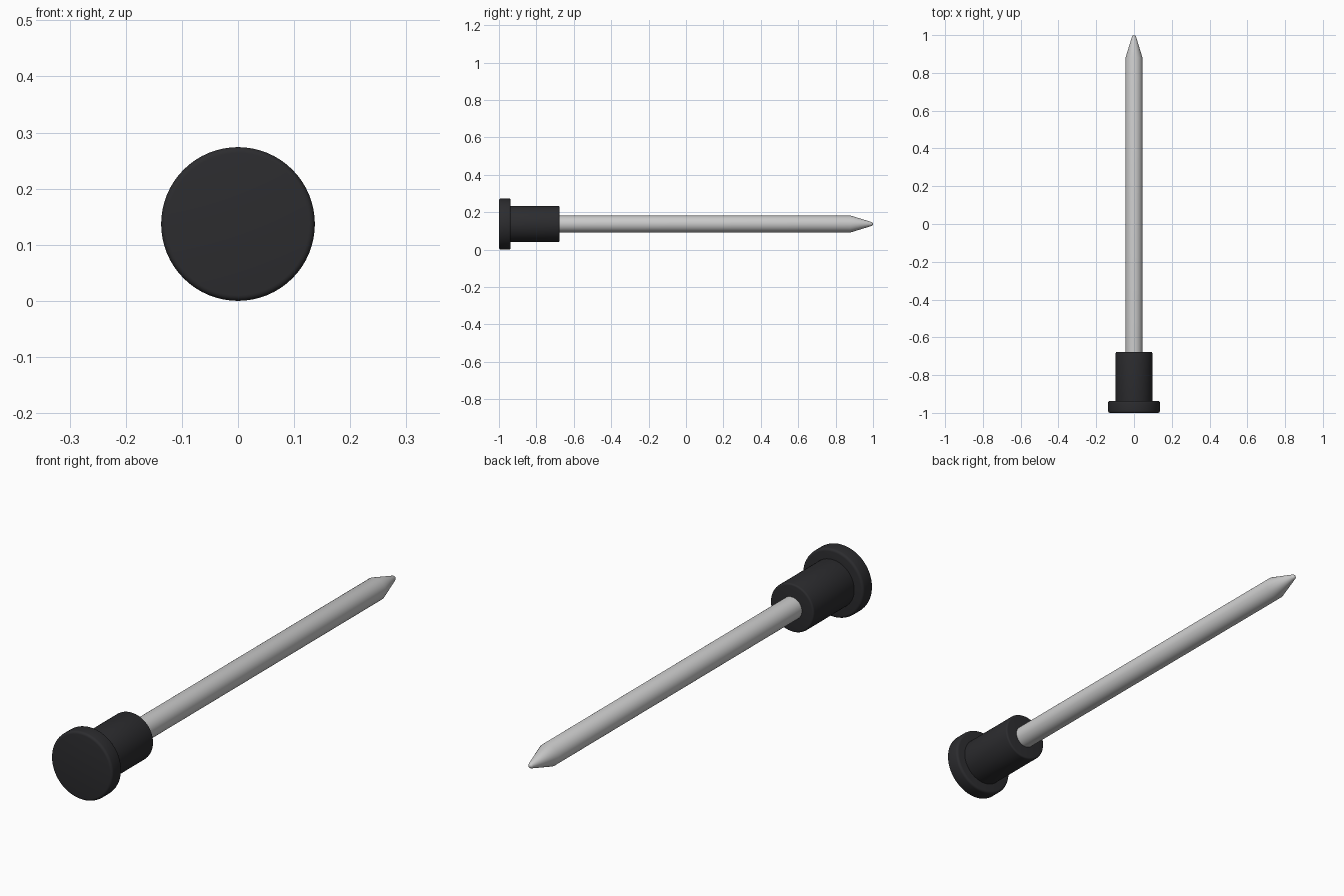
import bpy, bmesh, math
from mathutils import Matrix

if "Cube" in bpy.data.objects:
    bpy.data.objects.remove(bpy.data.objects["Cube"])

AXIS_Z = 0.137
SIDES = 64

def material(name, color):
    m = bpy.data.materials.new(name)
    m.diffuse_color = color
    m.use_nodes = True
    m.node_tree.nodes["Principled BSDF"].inputs["Base Color"].default_value = m.diffuse_color
    return m

def lathe(name, profile, mat):
    """Revolve (radius, y) points about the long axis; ends lie on the axis."""
    bm = bmesh.new()
    verts = [bm.verts.new((r, y, 0)) for r, y in profile]
    edges = [bm.edges.new(p) for p in zip(verts, verts[1:])]
    bmesh.ops.spin(bm, geom=verts + edges, cent=(0, 0, 0), axis=(0, 1, 0),
                   angle=2 * math.pi, steps=SIDES, use_duplicate=False)
    bmesh.ops.remove_doubles(bm, verts=bm.verts, dist=1e-5)
    bmesh.ops.recalc_face_normals(bm, faces=bm.faces)
    bmesh.ops.transform(bm, matrix=Matrix.Translation((0, 0, AXIS_Z)), verts=bm.verts)
    me = bpy.data.meshes.new(name)
    bm.to_mesh(me)
    bm.free()
    ob = bpy.data.objects.new(name, me)
    bpy.context.collection.objects.link(ob)
    me.materials.append(mat)
    bpy.ops.object.select_all(action='DESELECT')
    ob.select_set(True)
    bpy.context.view_layer.objects.active = ob
    bpy.ops.object.shade_smooth_by_angle(angle=math.radians(30))
    return ob

def rounded(r, y, c, a0, a1, n=4):
    """Arc of radius c about (r, y), angles in degrees from the radial direction."""
    return [(r + c * math.cos(math.radians(a0 + (a1 - a0) * i / n)),
             y + c * math.sin(math.radians(a0 + (a1 - a0) * i / n)))
            for i in range(n + 1)]

def disc_profile(r, y0, y1, c):
    return ([(0, y0)] + rounded(r - c, y0 + c, c, -90, 0)
            + rounded(r - c, y1 - c, c, 0, 90) + [(0, y1)])

black = material("black_plastic", (0.025, 0.025, 0.028, 1))
steel = material("steel", (0.62, 0.63, 0.64, 1))

# Handle: wide end cap and grip barrel
lathe("end_cap", disc_profile(0.137, -1.0, -0.937, 0.010), black)
lathe("grip", disc_profile(0.097, -0.945, -0.677, 0.007), black)

# Rod with a tapered, slightly rounded tip
tip = rounded(0, 0.989, 0.011, 17, 90)
lathe("rod", [(0, -0.70), (0.045, -0.70), (0.045, 0.88)] + tip, steel)
